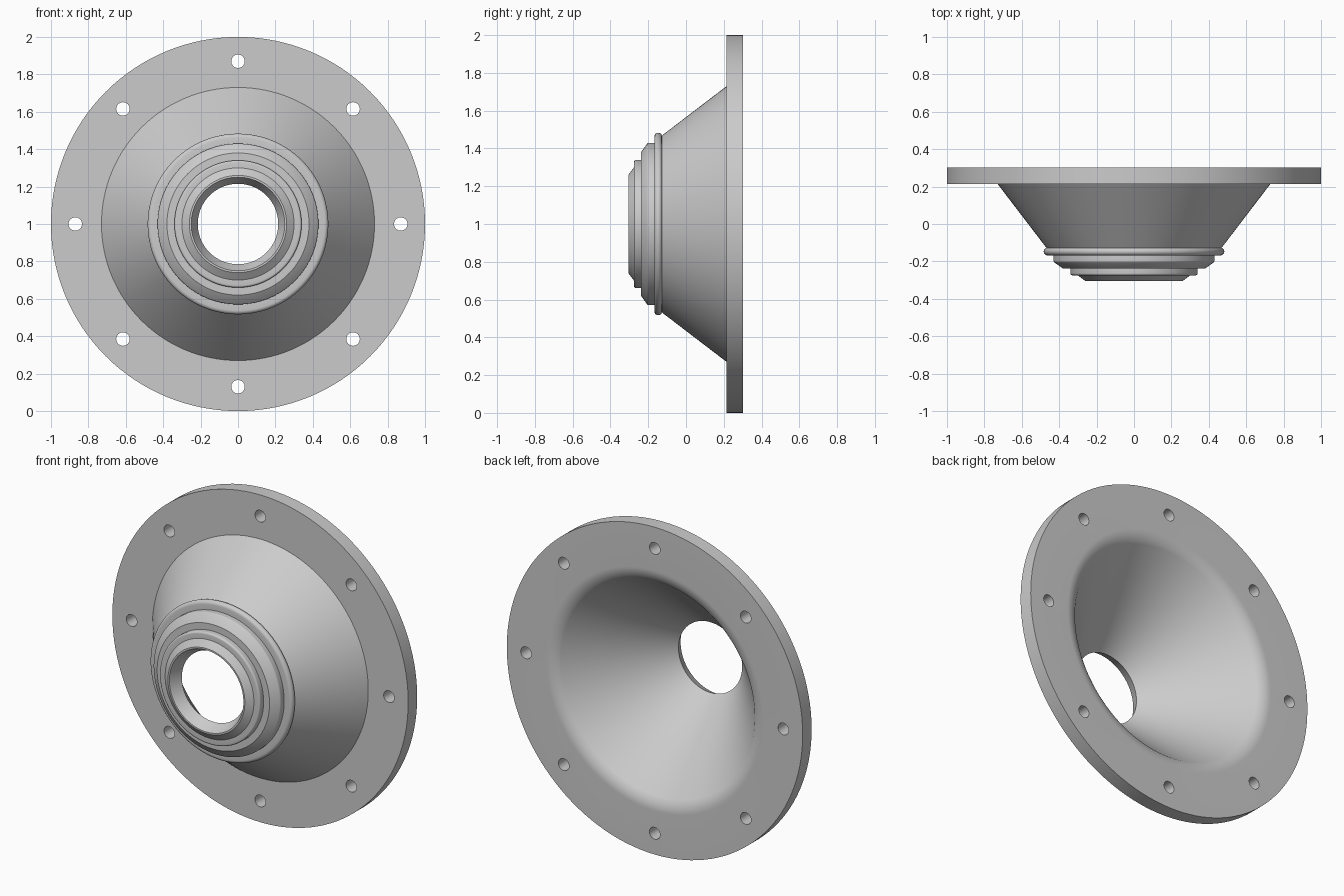
import bpy, bmesh, math
from mathutils import Matrix, Vector

cube = bpy.data.objects.get("Cube")
if cube:
    bpy.data.objects.remove(cube, do_unlink=True)

SEGMENTS = 128
AXIS_HEIGHT = 1.0

grey = bpy.data.materials.new("plain_grey")
grey.use_nodes = True
grey.diffuse_color = (0.6, 0.6, 0.6, 1)
grey.node_tree.nodes["Principled BSDF"].inputs["Base Color"].default_value = (0.6, 0.6, 0.6, 1)


def arc(radius, y, size, start, end, steps=5):
    """Points (radius, y) along an arc; angle 0 points outward, 90 to the back."""
    angles = [math.radians(start + (end - start) * i / steps) for i in range(steps + 1)]
    return [(radius + size * math.cos(a), y + size * math.sin(a)) for a in angles]


def lathe(name, profile):
    """Spin a closed (radius, y) profile about the front-to-back axis."""
    bm = bmesh.new()
    rings = []
    for i in range(SEGMENTS):
        a = math.tau * i / SEGMENTS
        rings.append([bm.verts.new((r * math.sin(a), y, AXIS_HEIGHT + r * math.cos(a)))
                      for r, y in profile])
    n = len(profile)
    for i in range(SEGMENTS):
        here, there = rings[i], rings[(i + 1) % SEGMENTS]
        for j in range(n):
            k = (j + 1) % n
            bm.faces.new((here[j], here[k], there[k], there[j]))
    bmesh.ops.recalc_face_normals(bm, faces=bm.faces)
    return finish(name, bm)


def finish(name, bm):
    mesh = bpy.data.meshes.new(name)
    bm.to_mesh(mesh)
    bm.free()
    mesh.materials.append(grey)
    obj = bpy.data.objects.new(name, mesh)
    bpy.context.collection.objects.link(obj)
    return obj


# Wall section: stepped nose, cone, flange, then the flared bore
profile = [(0.215, -0.235), (0.25, -0.305), (0.26, -0.305), (0.30, -0.275)]
profile += arc(0.328, -0.263, 0.012, -90, 0)            # small nose step
profile += [(0.34, -0.238), (0.38, -0.238)]
profile += arc(0.415, -0.195, 0.015, -45, 0)            # large nose step
profile += [(0.43, -0.168)]
profile += arc(0.462, -0.147, 0.021, -90, 55, 8)        # rounded bead
profile += [(0.468, -0.128), (0.73, 0.215)]             # outer cone
profile += [(1.0, 0.215), (1.0, 0.302)]                 # flange rim
profile += arc(0.735, 0.182, 0.12, 90, 131, 8)          # flared lip of the bore
housing = lathe("flanged_cone", profile)

# Bolt hole cutters
bm = bmesh.new()
for i in range(8):
    a = math.tau * i / 8
    place = Matrix.Translation((0.87 * math.sin(a), 0.26, AXIS_HEIGHT + 0.87 * math.cos(a)))
    bmesh.ops.create_cone(bm, cap_ends=True, segments=32, radius1=0.036, radius2=0.036,
                          depth=0.3, matrix=place @ Matrix.Rotation(math.pi / 2, 4, 'X'))
cutter = finish("bolt_hole_cutter", bm)
cutter.hide_render = True

bpy.ops.object.select_all(action='DESELECT')
housing.select_set(True)
bpy.context.view_layer.objects.active = housing
cut = housing.modifiers.new("bolt_holes", 'BOOLEAN')
cut.object = cutter
cut.operation = 'DIFFERENCE'
cut.solver = 'EXACT'
bpy.ops.object.modifier_apply(modifier=cut.name)
bpy.data.objects.remove(cutter, do_unlink=True)

bpy.ops.object.shade_smooth_by_angle(angle=math.radians(30))
